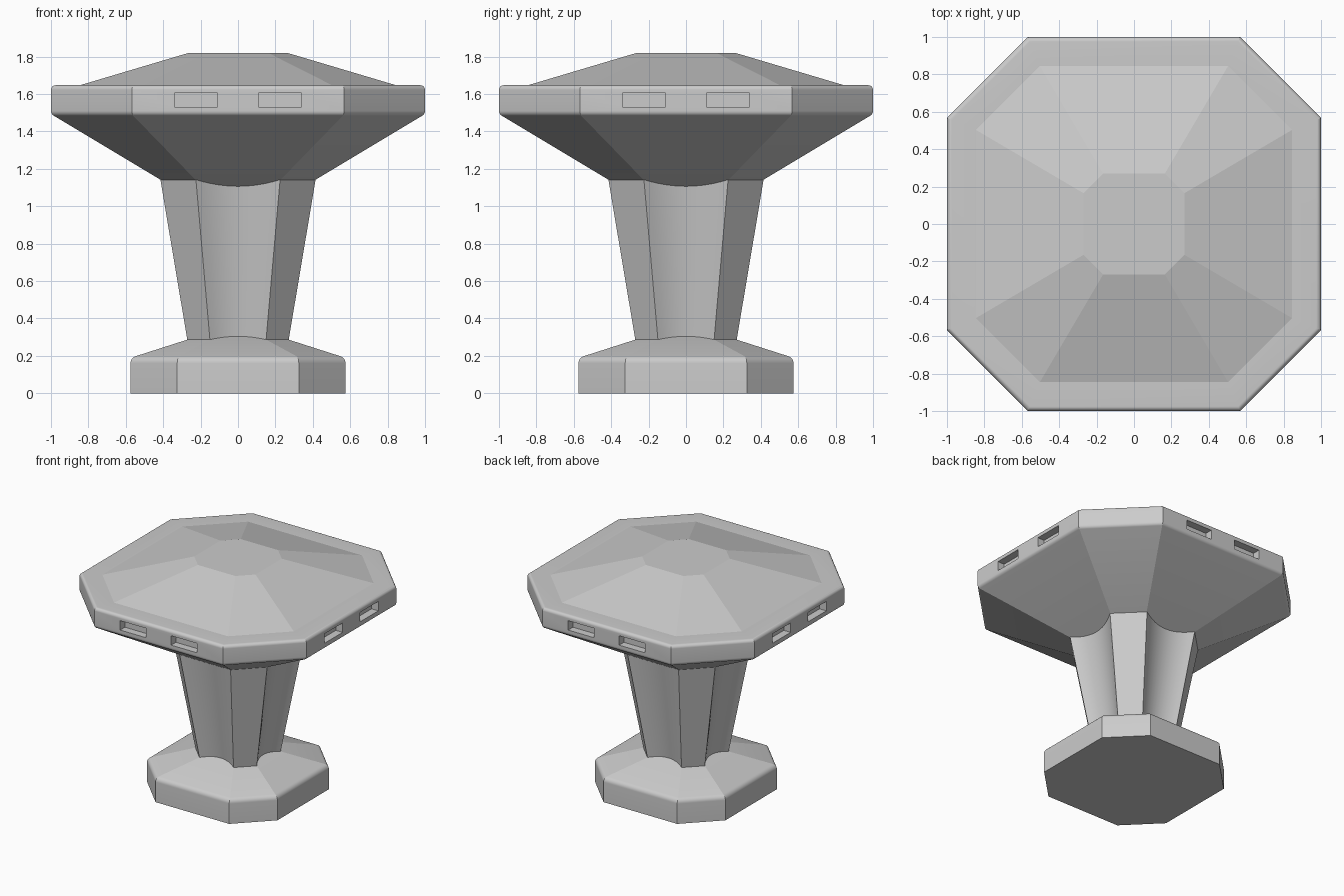
import bpy, bmesh, math

if "Cube" in bpy.data.objects:
    bpy.data.objects.remove(bpy.data.objects["Cube"])

K = math.tan(math.radians(22.5))


def ring_points(h, c, sag=0.0, n=1):
    """Octagon with half width h and main-side half length c; main sides may bow inward."""
    pts = []
    side = [(c * (2 * i / n - 1), -h + sag * (1 - (2 * i / n - 1) ** 2)) for i in range(n + 1)]
    for q in range(4):
        a = q * math.pi / 2
        ca, sa = round(math.cos(a)), round(math.sin(a))
        pts += [(x * ca - y * sa, x * sa + y * ca) for x, y in side]
    return pts


def loft(name, rings, sag=0.0, n=1):
    """Stack of octagon rings (h, c, z), closed at both ends."""
    bm = bmesh.new()
    loops = [[bm.verts.new((x, y, z)) for x, y in ring_points(h, c, sag, n)] for h, c, z in rings]
    m = len(loops[0])
    for lo, hi in zip(loops, loops[1:]):
        for i in range(m):
            j = (i + 1) % m
            bm.faces.new((lo[i], lo[j], hi[j], hi[i]))
    bm.faces.new(loops[0][::-1])
    bm.faces.new(loops[-1])
    me = bpy.data.meshes.new(name)
    bm.to_mesh(me)
    bm.free()
    ob = bpy.data.objects.new(name, me)
    bpy.context.collection.objects.link(ob)
    return ob


def arc(h, c, zc, r, a0, a1, steps):
    """Rounded rim: rings following an arc of radius r on an octagon (h, c)."""
    out = []
    for i in range(steps + 1):
        a = math.radians(a0 + (a1 - a0) * i / steps)
        d = r * (1 - math.cos(a))
        out.append((h - d, c - d * K, zc + r * math.sin(a)))
    return out


def select(ob):
    bpy.ops.object.select_all(action='DESELECT')
    ob.select_set(True)
    bpy.context.view_layer.objects.active = ob


def smooth(ob, angle):
    select(ob)
    bpy.ops.object.shade_smooth_by_angle(angle=math.radians(angle))


# foot
foot = loft("foot", [(0.575, 0.325, 0)]
            + arc(0.575, 0.325, 0.16, 0.04, 0, 70, 7)
            + [(0.27, 0.15, 0.287), (0.21, 0.117, 0.308)])
smooth(foot, 11.5)

# column with hollowed main faces
column = loft("column", [(0.265, 0.147, 0.25), (0.415, 0.225, 1.143)], sag=0.053, n=12)
smooth(column, 15)

# faceted cap
cap = loft("cap", [(0.30, 0.165, 1.073), (0.41, 0.225, 1.139)]
           + arc(1.0, 0.567, 1.51, 0.03, -60, 0, 6)
           + arc(1.0, 0.567, 1.622, 0.025, 0, 90, 9)
           + [(0.845, 0.503, 1.647), (0.27, 0.165, 1.818)])

# slots in the rim, two per main side
bm = bmesh.new()
for q in range(4):
    a = q * math.pi / 2
    for s in (-1, 1):
        vs = bmesh.ops.create_cube(bm, size=1)["verts"]
        for v in vs:
            x = v.co.x * 0.23 + s * 0.225
            y = v.co.y * 0.12 - 1.0
            v.co = (x * math.cos(a) - y * math.sin(a),
                    x * math.sin(a) + y * math.cos(a), v.co.z * 0.075 + 1.568)
me = bpy.data.meshes.new("slot_cutter")
bm.to_mesh(me)
bm.free()
cutter = bpy.data.objects.new("slot_cutter", me)
bpy.context.collection.objects.link(cutter)
cutter.hide_render = True

mod = cap.modifiers.new("slots", 'BOOLEAN')
mod.operation = 'DIFFERENCE'
mod.solver = 'EXACT'
mod.object = cutter
select(cap)
bpy.ops.object.modifier_apply(modifier="slots")
bpy.data.objects.remove(cutter, do_unlink=True)
smooth(cap, 11.5)
